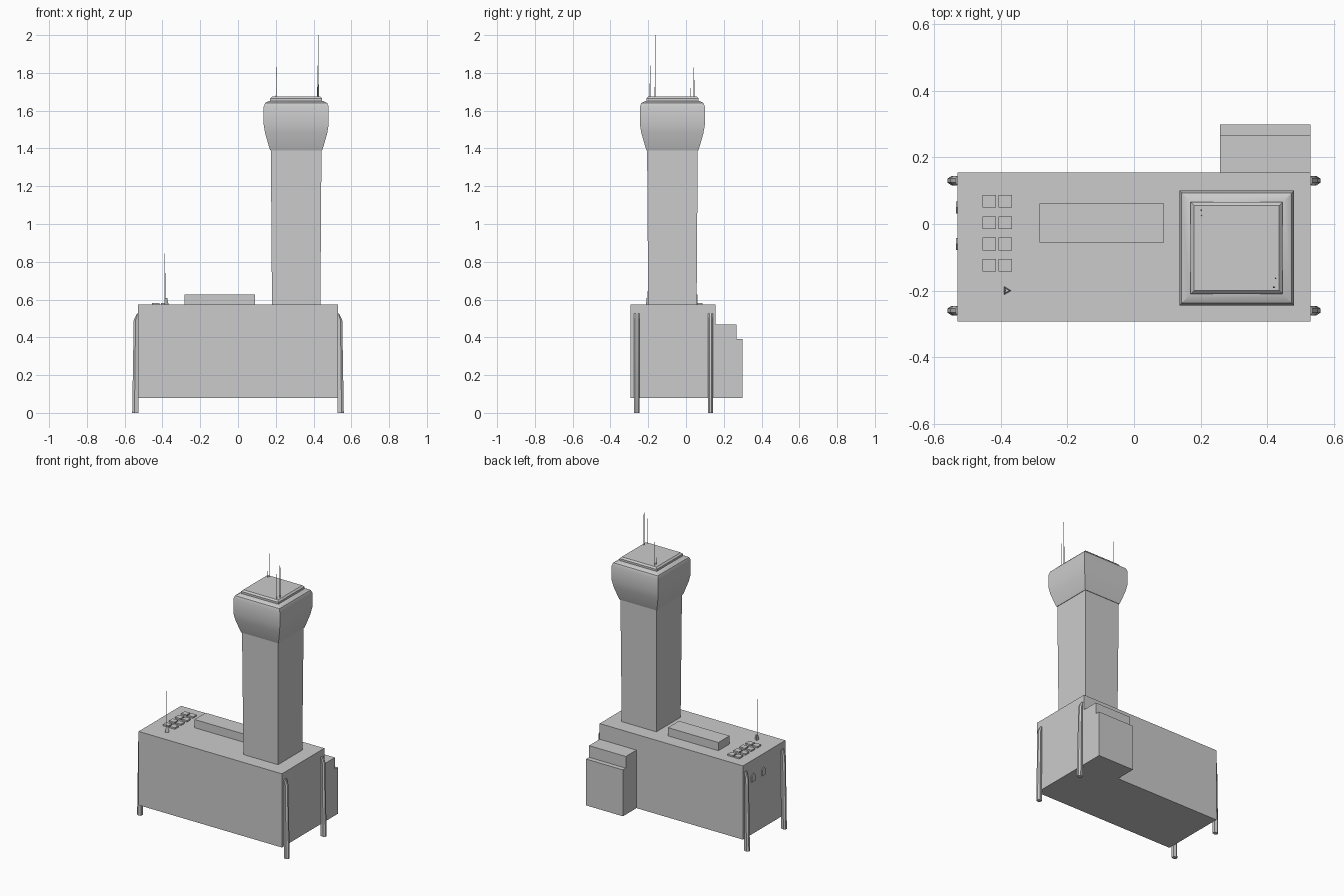
import bpy, bmesh, math

if "Cube" in bpy.data.objects:
    bpy.data.objects.remove(bpy.data.objects["Cube"])

TX, TY = 0.308, -0.072   # tower axis


def make(name, bm, smooth=True):
    bmesh.ops.recalc_face_normals(bm, faces=bm.faces)
    me = bpy.data.meshes.new(name)
    bm.to_mesh(me)
    bm.free()
    ob = bpy.data.objects.new(name, me)
    bpy.context.collection.objects.link(ob)
    if smooth:
        bpy.context.view_layer.objects.active = ob
        ob.select_set(True)
        bpy.ops.object.shade_smooth_by_angle(angle=math.radians(30))
        ob.select_set(False)
    return ob


def loft(name, rings):
    """Skin a list of equal-length point rings and cap both ends."""
    bm = bmesh.new()
    vs = [[bm.verts.new(p) for p in r] for r in rings]
    n = len(rings[0])
    for a, b in zip(vs, vs[1:]):
        for i in range(n):
            j = (i + 1) % n
            bm.faces.new((a[i], a[j], b[j], b[i]))
    bm.faces.new(vs[0][::-1])
    bm.faces.new(vs[-1])
    return make(name, bm)


def rect(x0, x1, y0, y1, z):
    return [(x0, y0, z), (x1, y0, z), (x1, y1, z), (x0, y1, z)]


def box(name, x0, x1, y0, y1, z0, z1):
    return loft(name, [rect(x0, x1, y0, y1, z) for z in (z0, z1)])


def square_tower(name, profile):
    return loft(name, [rect(TX - h, TX + h, TY - h, TY + h, z) for h, z in profile])


def rod(name, x, y, z0, z1, r0, r1, n=5):
    ring = lambda r, z: [(x + r * math.cos(2 * math.pi * i / n),
                          y + r * math.sin(2 * math.pi * i / n), z) for i in range(n)]
    return loft(name, [ring(r0, z0), ring(r1, z1)])


# Main building block
box("main_building", -0.53, 0.53, -0.293, 0.155, 0.08, 0.573)

# Rear annex in two steps
box("rear_annex", 0.258, 0.53, 0.15, 0.298, 0.08, 0.39)
box("rear_annex_upper", 0.258, 0.53, 0.15, 0.267, 0.385, 0.468)

# Tower shaft, cab and roof
square_tower("tower_shaft", [(0.128, 0.56), (0.134, 1.40)])
square_tower("control_cab", [(0.137, 1.39), (0.144, 1.41), (0.164, 1.48), (0.172, 1.525),
                             (0.172, 1.62), (0.165, 1.64), (0.142, 1.652)])
square_tower("cab_roof", [(0.138, 1.645), (0.138, 1.665), (0.128, 1.675)])

# Antennas: position, top height, base radius
for i, (x, y, top, r) in enumerate([(0.425, -0.163, 2.0, 0.003), (0.42, -0.19, 1.84, 0.003),
                                    (0.202, 0.042, 1.83, 0.003), (0.202, 0.026, 1.72, 0.002)]):
    rod(f"roof_antenna_{i}", x, y, 1.65, top, r, 0.001)
rod("low_mast_base", -0.383, -0.2, 0.57, 0.607, 0.015, 0.009, 3)
rod("low_mast", -0.387, -0.2, 0.6, 0.845, 0.003, 0.001)

# Long box on the low roof
box("roof_plant_box", -0.283, 0.09, -0.055, 0.062, 0.565, 0.628)

# Grid of roof hatches
for i in range(2):
    for j in range(4):
        x, y = -0.435 + 0.048 * i, 0.068 - 0.064 * j
        box(f"roof_hatch_{i}_{j}", x - 0.02, x + 0.02, y - 0.019, y + 0.019, 0.57, 0.583)

# Small arched openings on the left wall
for i, y in enumerate((0.05, -0.06)):
    arch = [(y - 0.018, 0.43), (y + 0.018, 0.43), (y + 0.018, 0.47), (y, 0.485), (y - 0.018, 0.47)]
    loft(f"side_window_{i}", [[(x, a, z) for a, z in arch] for x in (-0.525, -0.535)])

# Four side legs: pointed section, tapering into the wall at the top
section = [(-0.012, -0.010), (0.008, -0.014), (0.02, -0.006),
           (0.02, 0.006), (0.008, 0.014), (-0.012, 0.010)]
for sx in (-1, 1):
    for y in (-0.26, 0.13):
        rings = [[(sx * (cx + k * px), y + py, z) for px, py in section]
                 for cx, k, z in ((0.54, 1.0, 0.0), (0.536, 0.8, 0.49), (0.529, 0.3, 0.527))]
        side = "right" if sx > 0 else "left"
        loft(f"{side}_{'front' if y < 0 else 'back'}_leg", rings)
